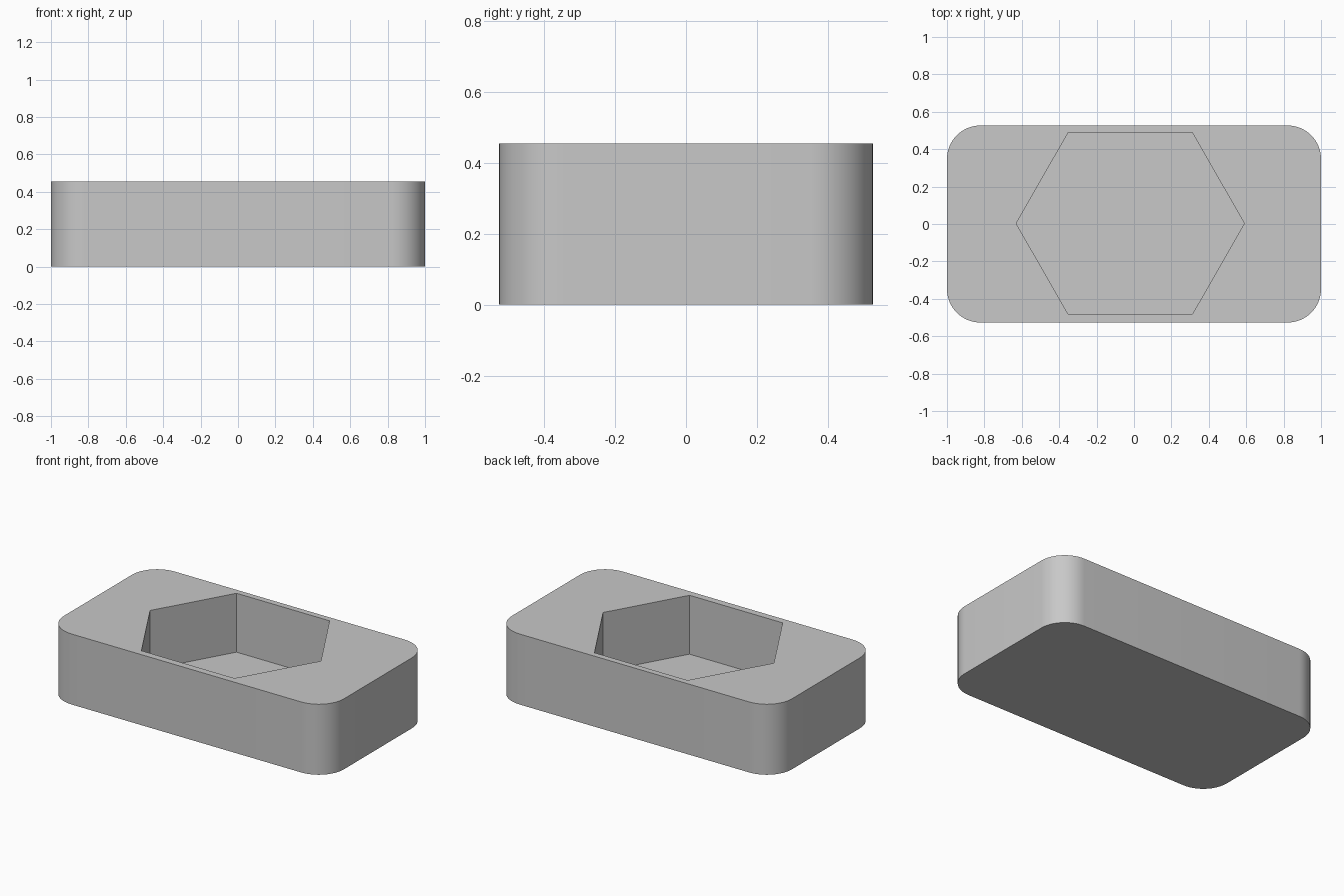
import bpy
import bmesh
import math
from mathutils import Matrix

cube = bpy.data.objects.get("Cube")
if cube:
    bpy.data.objects.remove(cube, do_unlink=True)

HALF_X, HALF_Y, HEIGHT = 1.0, 0.527, 0.455
CORNER = 0.18
FLOOR = 0.075

grey = bpy.data.materials.new("plain grey")
grey.use_nodes = True
colour = (0.58, 0.58, 0.58, 1)
grey.diffuse_color = colour
grey.node_tree.nodes["Principled BSDF"].inputs["Base Color"].default_value = colour


def add_object(name, bm):
    bmesh.ops.recalc_face_normals(bm, faces=bm.faces)
    mesh = bpy.data.meshes.new(name)
    bm.to_mesh(mesh)
    bm.free()
    mesh.materials.append(grey)
    obj = bpy.data.objects.new(name, mesh)
    bpy.context.scene.collection.objects.link(obj)
    return obj


# Block with rounded upright corners
bm = bmesh.new()
bmesh.ops.create_cube(bm, size=1, matrix=Matrix.Translation((0, 0, HEIGHT / 2))
                      @ Matrix.Diagonal((2 * HALF_X, 2 * HALF_Y, HEIGHT, 1)))
upright = [e for e in bm.edges if abs(e.verts[0].co.z - e.verts[1].co.z) > 0.1]
bmesh.ops.bevel(bm, geom=upright, offset=CORNER, offset_type='OFFSET',
                segments=16, profile=0.5, affect='EDGES')
block = add_object("block", bm)

# Six-sided pocket, slightly stretched along x
bm = bmesh.new()
cx, cy, reach, flat, half_width = -0.02, 0.003, 0.61, 0.332, 0.485
outline = [(reach, 0), (flat, half_width), (-flat, half_width),
           (-reach, 0), (-flat, -half_width), (flat, -half_width)]
base = bm.faces.new([bm.verts.new((cx + x, cy + y, FLOOR)) for x, y in outline])
top = bmesh.ops.extrude_face_region(bm, geom=[base])["geom"]
bmesh.ops.translate(bm, verts=[v for v in top if isinstance(v, bmesh.types.BMVert)],
                    vec=(0, 0, HEIGHT))
cutter = add_object("pocket_cutter", bm)
cutter.hide_render = True

# Cut the pocket and remove the cutter
cut = block.modifiers.new("pocket", 'BOOLEAN')
cut.operation = 'DIFFERENCE'
cut.solver = 'EXACT'
cut.object = cutter
bpy.ops.object.select_all(action='DESELECT')
bpy.context.view_layer.objects.active = block
block.select_set(True)
bpy.ops.object.modifier_apply(modifier=cut.name)
bpy.data.objects.remove(cutter, do_unlink=True)

# Smooth corners, crisp rims
bpy.ops.object.shade_smooth_by_angle(angle=math.radians(30))
